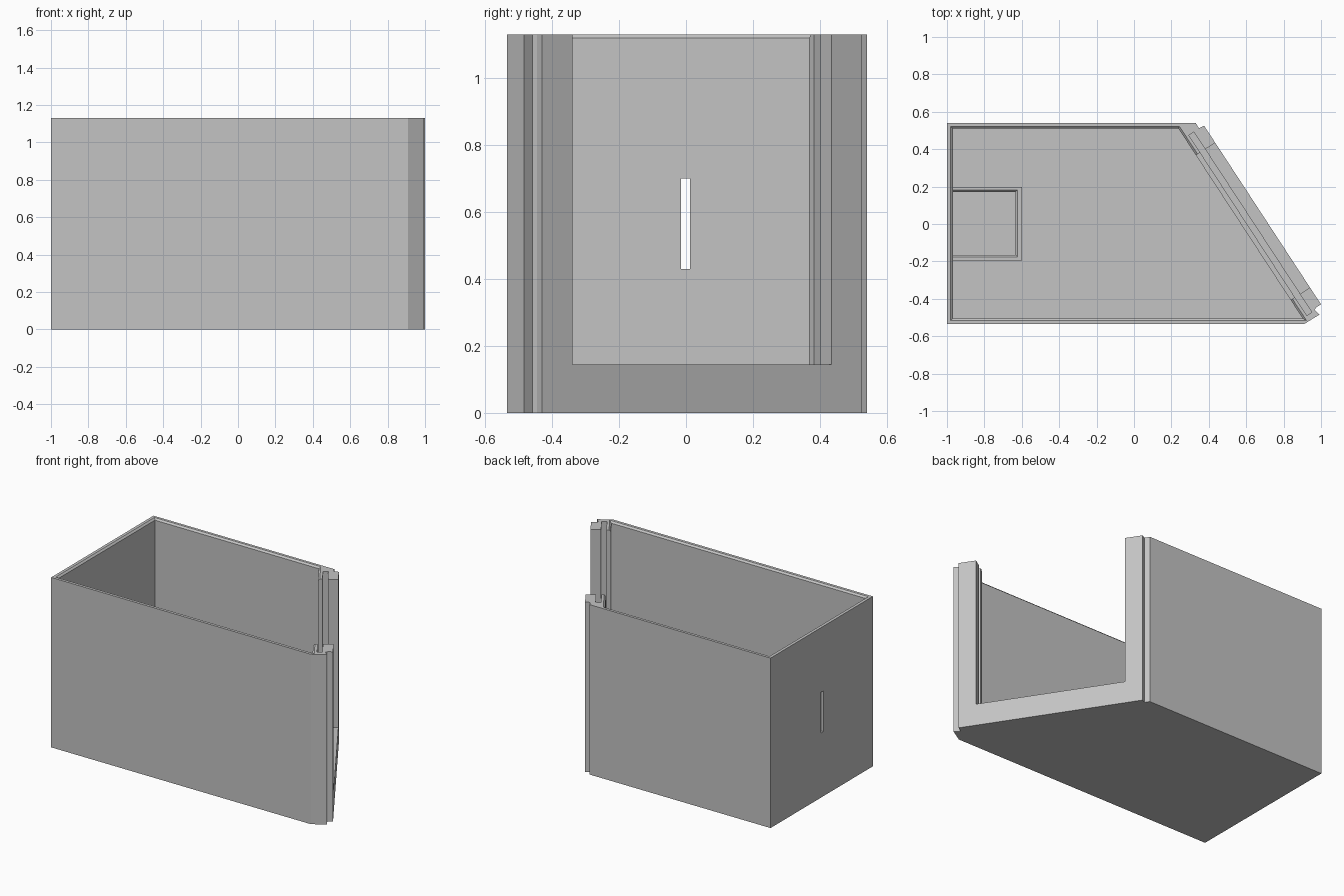
import bpy, bmesh
from mathutils import Vector

old = bpy.data.objects.get("Cube")
if old:
    bpy.data.objects.remove(old, do_unlink=True)

HEIGHT, FLOOR, CHAMFER = 1.13, 0.025, 0.011
START = Vector((0.375, 0.525))                 # back end of the slanted face
ALONG = (Vector((1.0, -0.43)) - START).normalized()
OUT = Vector((-ALONG.y, ALONG.x))              # outward normal of the slanted face

grey = bpy.data.materials.new("light grey plastic")
grey.use_nodes = True
colour = (0.55, 0.55, 0.55, 1)
grey.diffuse_color = colour
grey.node_tree.nodes["Principled BSDF"].inputs["Base Color"].default_value = colour


def loft(name, rings):
    """Closed solid through (outline, z) rings with equal point counts."""
    bm = bmesh.new()
    loops = [[bm.verts.new((x, y, z)) for x, y in pts] for pts, z in rings]
    for low, high in zip(loops, loops[1:]):
        for i in range(len(low)):
            j = (i + 1) % len(low)
            bm.faces.new((low[i], low[j], high[j], high[i]))
    bm.faces.new(loops[0])
    bm.faces.new(loops[-1])
    bmesh.ops.recalc_face_normals(bm, faces=bm.faces)
    mesh = bpy.data.meshes.new(name)
    bm.to_mesh(mesh)
    bm.free()
    mesh.materials.append(grey)
    obj = bpy.data.objects.new(name, mesh)
    bpy.context.collection.objects.link(obj)
    return obj


def prism(name, pts, z0, z1):
    return loft(name, [(pts, z0), (pts, z1)])


def rect(x0, x1, y0, y1):
    return [(x0, y0), (x1, y0), (x1, y1), (x0, y1)]


def slant_rect(s0, s1, d0, d1):
    """Rectangle by distance along the slanted face and depth behind it."""
    return [START + ALONG * s - OUT * d
            for s, d in ((s0, d0), (s1, d0), (s1, d1), (s0, d1))]


def cavity(grow):
    """Inside outline, widened by grow."""
    def slant_x(y):
        depth = 0.123 - grow
        return START.x - (depth + (y - START.y) * OUT.y) / OUT.x
    x, y0, y1 = -0.969 - grow, -0.505 - grow, 0.511 + grow
    return [(x, y0), (slant_x(y0), y0), (slant_x(y1), y1), (x, y1)]


def carve(obj, cutters):
    for cutter in cutters:
        mod = obj.modifiers.new("cut", 'BOOLEAN')
        mod.operation, mod.solver, mod.object = 'DIFFERENCE', 'EXACT', cutter
    graph = bpy.context.evaluated_depsgraph_get()
    mesh = bpy.data.meshes.new_from_object(obj.evaluated_get(graph))
    obj.modifiers.clear()
    obj.data = mesh
    for cutter in cutters:
        bpy.data.objects.remove(cutter, do_unlink=True)


# Bin body with small grooves at both ends of the slanted face
outline = [(-1, -0.535), (0.91, -0.535), (0.992, -0.484), (0.966, -0.459),
           (0.975, -0.445), (1, -0.43), START, (0.347, 0.512),
           (0.33, 0.54), (-1, 0.54)]
body = prism("bin_body", outline, 0, HEIGHT)
top = HEIGHT + CHAMFER
carve(body, [
    # hollow with chamfered rim
    loft("hollow_cutter", [(cavity(0), FLOOR), (cavity(0), HEIGHT - CHAMFER),
                           (cavity(2 * CHAMFER), top)]),
    # open doorway and the groove for a sliding panel
    prism("doorway_cutter", slant_rect(0.108, 1.033, -0.1, 0.2), 0.145, 1.3),
    prism("groove_cutter", slant_rect(-0.002, 1.149, 0.064, 0.096), 0.04, 1.3),
    # narrow slot through the end wall
    prism("slot_cutter", rect(-1.1, -0.9, -0.015, 0.012), 0.43, 0.7),
])

# Low chamfered rim on the floor against the end wall
RIM = 0.12
rim = prism("floor_rim", rect(-0.975, -0.6, -0.195, 0.197), FLOOR / 2, RIM)


def pocket(grow):
    return rect(-1.1, -0.633 + grow, -0.165 - grow, 0.172 + grow)


carve(rim, [loft("pocket_cutter", [(pocket(0), 0), (pocket(0), RIM - CHAMFER),
                                   (pocket(2 * CHAMFER), RIM + CHAMFER)])])
